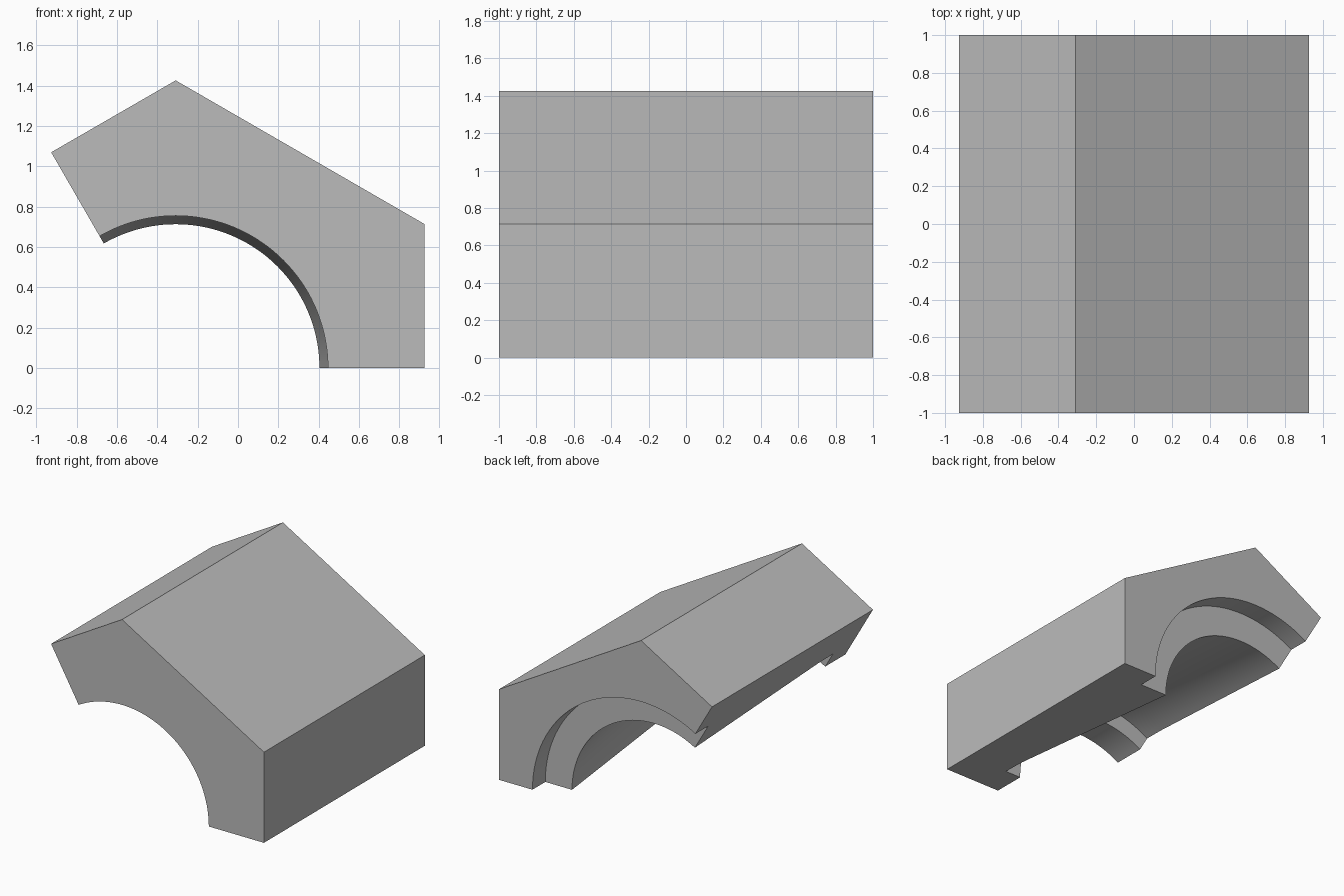
import bpy
import bmesh
from math import radians, cos, sin

cube = bpy.data.objects.get("Cube")
if cube:
    bpy.data.objects.remove(cube, do_unlink=True)

APOTHEM = 1.235      # centre of the bore to each flat outer side
CENTRE_X = -0.309    # bore axis, lying on the ground and running along y
SWEEP = 120
STEPS = 48

# Bore profile as (radius, y), from the back recess to the front lip
BORE = [(0.945, 1), (0.945, 0.84), (0.713, 0.84), (0.885, -0.58),
        (0.89, -0.75), (0.755, -0.75), (0.755, -1)]

grey = bpy.data.materials.new("plain grey")
grey.use_nodes = True
colour = (0.5, 0.5, 0.5, 1)
grey.diffuse_color = colour
grey.node_tree.nodes["Principled BSDF"].inputs["Base Color"].default_value = colour


def section(bm, degrees):
    """One radial slice: the bore profile closed by the flat-sided outside."""
    a = radians(degrees)
    off_flat = radians((degrees + 30) % 60 - 30)
    outer = APOTHEM / cos(off_flat)
    points = BORE + [(outer, -1), (outer, 1)]
    return [bm.verts.new((CENTRE_X + r * cos(a), y, r * sin(a))) for r, y in points]


# Sweep the slice through a third of a turn and cap both cut ends
bm = bmesh.new()
slices = [section(bm, SWEEP * i / STEPS) for i in range(STEPS + 1)]
for s, t in zip(slices, slices[1:]):
    for i in range(len(s)):
        j = (i + 1) % len(s)
        bm.faces.new((s[i], s[j], t[j], t[i]))
bm.faces.new(slices[0])
bm.faces.new(slices[-1])
bmesh.ops.recalc_face_normals(bm, faces=bm.faces)

# Merge the coplanar strips of the outside into clean flat sides
strips = {e for s in slices[1:-1] for e in s[-1].link_edges
          if e.other_vert(s[-1]) is s[-2] and e.calc_face_angle() < 0.01}
bmesh.ops.dissolve_edges(bm, edges=list(strips), use_verts=False)

mesh = bpy.data.meshes.new("housing_segment")
bm.to_mesh(mesh)
bm.free()
mesh.materials.append(grey)
housing = bpy.data.objects.new("housing_segment", mesh)
bpy.context.collection.objects.link(housing)

# Smooth the curved bore while keeping the flat sides crisp
bpy.ops.object.select_all(action='DESELECT')
housing.select_set(True)
bpy.context.view_layer.objects.active = housing
bpy.ops.object.shade_smooth_by_angle(angle=radians(20))
